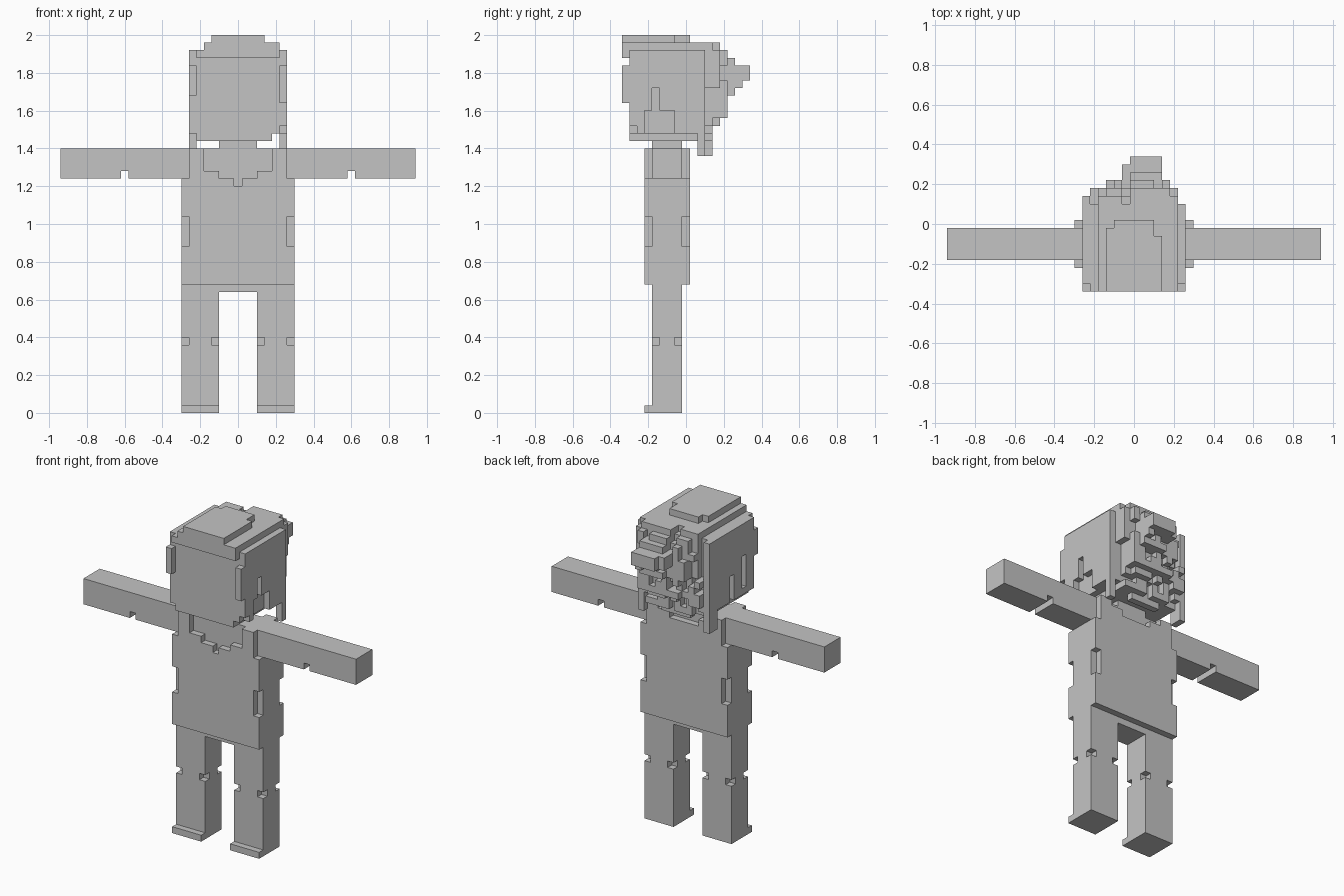
import bpy, bmesh, random
from mathutils import Vector

if "Cube" in bpy.data.objects:
    bpy.data.objects.remove(bpy.data.objects["Cube"])

random.seed(7)
S = 0.04  # edge of one cube cell

grey = bpy.data.materials.new("plain_grey")
grey.diffuse_color = (0.55, 0.55, 0.55, 1)
grey.use_nodes = True
grey.node_tree.nodes["Principled BSDF"].inputs["Base Color"].default_value = grey.diffuse_color


def block(x0, x1, y0, y1, z0, z1):
    """Set of grid cells filling a box (x and y grid lines sit on odd multiples of 0.02)."""
    n = lambda v: round((v + 0.98) / S)
    return {(i, j, k) for i in range(n(x0), n(x1)) for j in range(n(y0), n(y1))
            for k in range(round(z0 / S), round(z1 / S))}


def mirror(cells):
    return {(48 - i, j, k) for i, j, k in cells}


parts = {}

# Leg with a toe plate and four knee nicks
leg = block(.10, .30, -.18, -.02, 0, .68) | block(.10, .30, -.22, -.02, 0, .04)
for x in (.10, .26):
    for y in (-.18, -.06):
        leg -= block(x, x + .04, y, y + .04, .36, .40)
parts["right_leg"], parts["left_leg"] = leg, mirror(leg)
parts["hips"] = block(-.10, .10, -.18, -.02, .64, .68)

# Torso with nicked waist corners and stepped neckline
torso = block(-.30, .30, -.22, .02, .68, 1.24) | block(-.26, .26, -.22, .02, 1.24, 1.40)
for x in (-.30, .26):
    for y in (-.22, -.02):
        torso -= block(x, x + .04, y, y + .04, .88, 1.04)
for half, low in ((.18, 1.28), (.10, 1.24), (.02, 1.20)):
    torso -= block(-half, half, -.22, -.18, low, 1.40)
torso -= block(-.18, .18, -.02, .02, 1.36, 1.40) | block(-.10, .10, -.02, .02, 1.32, 1.40)
parts["torso"] = torso

# Arms with an elbow nick underneath
arm = block(.26, .94, -.18, -.02, 1.24, 1.40) - block(.58, .62, -.18, -.02, 1.24, 1.28)
parts["right_arm"], parts["left_arm"] = arm, mirror(arm)
parts["neck"] = block(-.10, .10, -.18, -.02, 1.40, 1.44)

# Skull
skull = block(-.22, .22, -.30, .06, 1.44, 1.88) - block(.18, .22, -.30, .06, 1.44, 1.48)
parts["head"] = skull

# Hair: limits of the rear outline by height and by side position
back_by_z = [(1.52, .14), (1.56, .18), (1.68, .22), (1.72, .26), (1.76, .30),
             (1.84, .34), (1.88, .26), (1.92, .22), (1.96, .18), (2.0, .02)]
back_by_x = [(-.22, .14), (-.14, .18), (-.10, .22), (-.06, .26), (-.02, .30),
             (.14, .34), (.18, .22), (.22, .18), (.26, .10)]
top_by_x = [(-.18, 1.92), (-.14, 1.96), (.14, 2.0), (.22, 1.96), (.26, 1.92)]
fringe_by_x = [(-.22, 1.68), (-.18, 1.72), (-.14, 1.80), (.06, 1.84), (.14, 1.80),
               (.18, 1.76), (.26, 1.64)]


def look(table, v):
    return next(value for limit, value in table if v < limit)


hair = set()
for a in range(13):
    x = -.26 + S * a
    top, fringe = look(top_by_x, x + .02), look(fringe_by_x, x + .02)
    lump = 0
    for c in range(36, 50):
        z = S * c
        if z + .02 > top:
            continue
        if random.random() < .6:
            lump = random.choice((0, 0, S, S, 2 * S))
        back = min(look(back_by_z, z + .02), look(back_by_x, x + .02))
        if back > .06 and a not in (0, 12) and not (1.76 <= z < 1.84 and back > .28):
            back = max(.10, back - lump)
        elif z > 1.95 and abs(x + .02) > .08:
            back -= lump
        front = -.34 if z + .02 > fringe else -.30
        if z < 1.88 and abs(x + .02) < .22:
            front = .06
        hair |= block(x, x + S, front, back, z, z + S)

# Hair sides: raised lower edge, long rear locks, openings at the ears
hair -= block(.18, .22, -.34, .34, 1.44, 1.48)
for x in (-.26, .22):
    hair -= block(x, x + S, -.34, .06, 1.44, 1.48)
    hair |= block(x, x + S, .06, .10, 1.36, 1.80)
    hair -= block(x, x + S, -.34, -.30, 1.84, 1.92)
hair |= block(-.26, -.22, .10, .14, 1.36, 1.60) | block(-.10, .10, .06, .10, 1.40, 1.44)
hair -= block(.22, .26, -.22, -.06, 1.48, 1.60) | block(.22, .26, -.18, -.14, 1.60, 1.72)
hair -= block(.22, .26, -.30, -.26, 1.48, 1.52)
hair -= block(-.26, -.22, -.22, -.18, 1.52, 1.72) | block(-.26, -.22, -.10, -.06, 1.48, 1.64)
# Rear tuft
hair |= block(.02, .14, .18, .34, 1.76, 1.84)
parts["hair"] = hair - skull

# Turn cells into meshes, skipping walls between touching cells
solid = set().union(*parts.values())
AXES = [Vector((1, 0, 0)), Vector((0, 1, 0)), Vector((0, 0, 1))]


def build(name, cells):
    bm = bmesh.new()
    for i, j, k in cells:
        centre = Vector((-.98 + S * (i + .5), -.98 + S * (j + .5), S * (k + .5)))
        for ax in range(3):
            for sign in (1, -1):
                near = [i, j, k]
                near[ax] += sign
                if tuple(near) in solid:
                    continue
                n, u, v = (AXES[(ax + t) % 3] for t in range(3))
                u = u * sign
                quad = [(-1, -1), (1, -1), (1, 1), (-1, 1)]
                bm.faces.new([bm.verts.new(centre + (n * sign + u * p + v * q) * S / 2)
                              for p, q in quad])
    bmesh.ops.remove_doubles(bm, verts=bm.verts, dist=.001)
    bmesh.ops.dissolve_limit(bm, angle_limit=.01, verts=bm.verts, edges=bm.edges)
    mesh = bpy.data.meshes.new(name)
    bm.to_mesh(mesh)
    bm.free()
    mesh.materials.append(grey)
    bpy.context.collection.objects.link(bpy.data.objects.new(name, mesh))


for name, cells in parts.items():
    build(name, cells)
